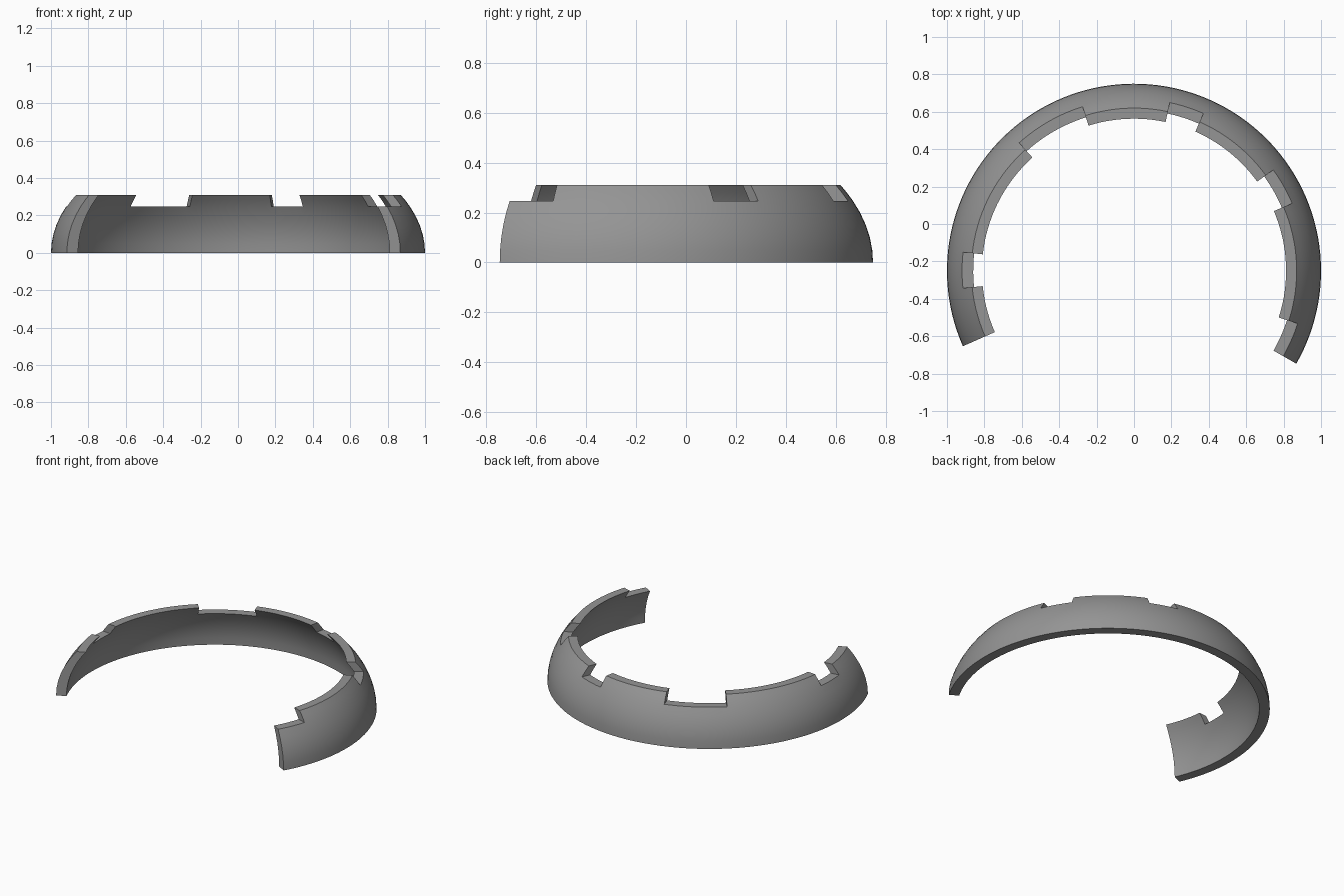
import bpy, bmesh
from math import radians, cos, sin, sqrt

if "Cube" in bpy.data.objects:
    bpy.data.objects.remove(bpy.data.objects["Cube"])

CY = -0.25                    # ring centre in y
R_OUT, R_IN = 1.0, 0.935      # radii at the base
DOME_H = 0.628                # height of the ellipse the wall follows
LEVELS = [0, 0.05, 0.1, 0.15, 0.2, 0.247, 0.28, 0.31]
NOTCH_LEVEL = 5               # rows from here up are removed in notches
# stops around the ring (degrees) and whether the sector after each is notched
STOPS = [-29.8, -17.9, 23.1, 35.9, 66.2, 78, 107.4, 131.9, 173.8, 185.8, 203.8]
NOTCHED = [True, False] * 5

# angular columns, aligned with every notch edge
angles, low = [], []
for a, b, n in zip(STOPS, STOPS[1:], NOTCHED):
    k = max(1, round((b - a) / 2.5))
    for i in range(k):
        angles.append(a + (b - a) * i / k)
        low.append(n)
angles.append(STOPS[-1])

bm = bmesh.new()
cache = {}


def vert(i, j, side):
    key = (i, j, side)
    if key not in cache:
        z = LEVELS[j]
        r = (R_IN, R_OUT)[side] * sqrt(1 - (z / DOME_H) ** 2)
        t = radians(angles[i])
        cache[key] = bm.verts.new((r * cos(t), CY + r * sin(t), z))
    return cache[key]


def face(*keys):
    bm.faces.new([vert(*k) for k in keys])


def filled(i, j):
    if not (0 <= i < len(low) and 0 <= j < len(LEVELS) - 1):
        return False
    return not (low[i] and j >= NOTCH_LEVEL)


# wall cells: skins plus exposed rims and notch sides
for i in range(len(low)):
    for j in range(len(LEVELS) - 1):
        if not filled(i, j):
            continue
        p, q = i + 1, j + 1
        face((i, j, 1), (p, j, 1), (p, q, 1), (i, q, 1))
        face((i, j, 0), (i, q, 0), (p, q, 0), (p, j, 0))
        if not filled(i, q):
            face((i, q, 1), (p, q, 1), (p, q, 0), (i, q, 0))
        if not filled(i, j - 1):
            face((i, j, 1), (i, j, 0), (p, j, 0), (p, j, 1))
        if not filled(i - 1, j):
            face((i, j, 0), (i, j, 1), (i, q, 1), (i, q, 0))
        if not filled(p, j):
            face((p, j, 1), (p, j, 0), (p, q, 0), (p, q, 1))
bmesh.ops.recalc_face_normals(bm, faces=bm.faces)

mesh = bpy.data.meshes.new("notched_ring_band")
bm.to_mesh(mesh)
bm.free()
ring = bpy.data.objects.new("notched_ring_band", mesh)
bpy.context.collection.objects.link(ring)

# dark grey surface
grey = bpy.data.materials.new("dark_grey")
grey.diffuse_color = (0.3, 0.3, 0.3, 1)
grey.use_nodes = True
grey.node_tree.nodes["Principled BSDF"].inputs["Base Color"].default_value = grey.diffuse_color
mesh.materials.append(grey)

bpy.context.view_layer.objects.active = ring
ring.select_set(True)
bpy.ops.object.shade_smooth_by_angle(angle=radians(30))
